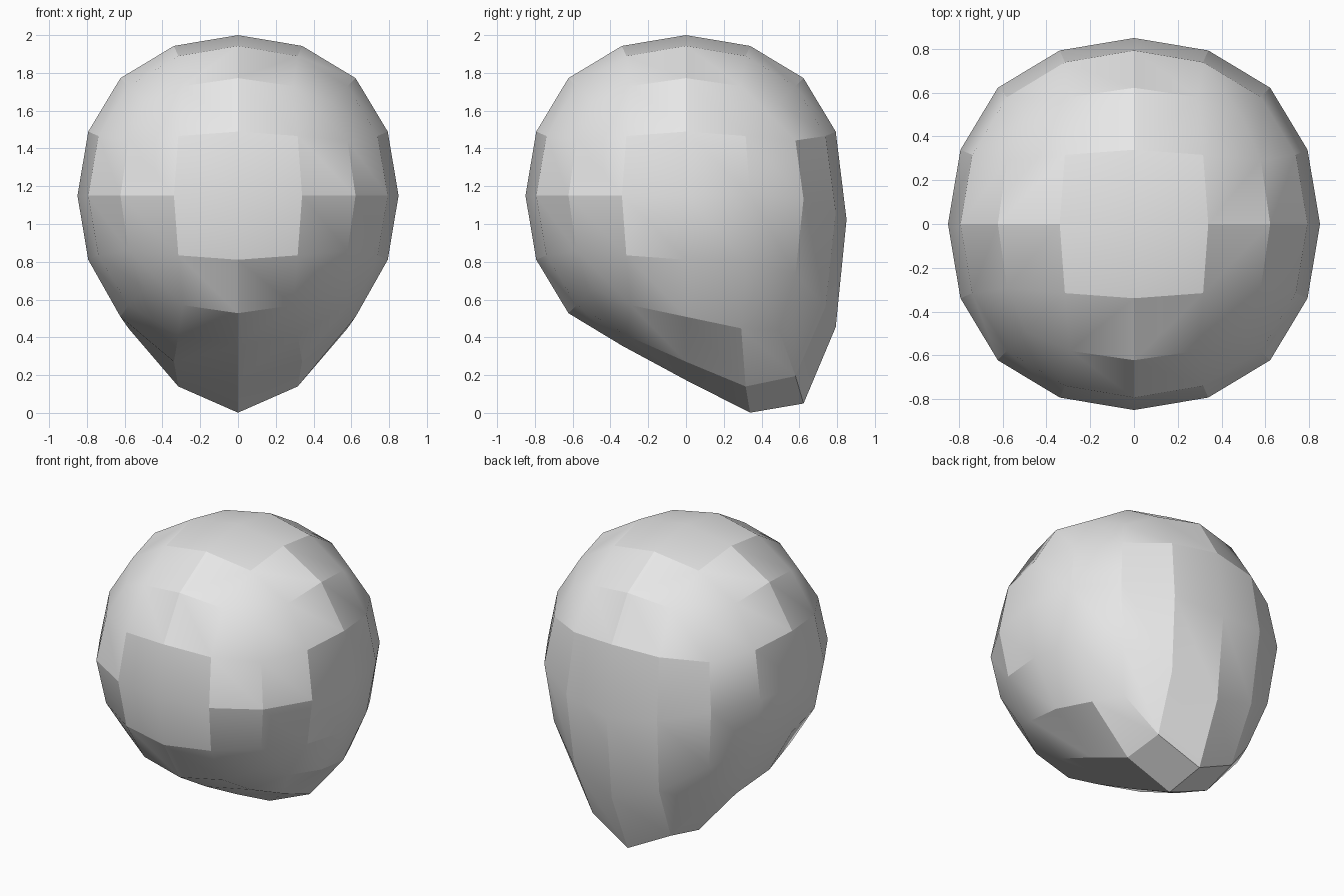
import bpy
import math
from mathutils import Vector

if "Cube" in bpy.data.objects:
    bpy.data.objects.remove(bpy.data.objects["Cube"], do_unlink=True)

# Plain grey material
grey = bpy.data.materials.new("light grey")
grey.use_nodes = True
colour = (0.8, 0.8, 0.8, 1.0)
grey.diffuse_color = colour
grey.node_tree.nodes["Principled BSDF"].inputs["Base Color"].default_value = colour

# Rounded head: a cube subdivided twice
bpy.ops.mesh.primitive_cube_add(size=1.935, location=(0, 0, 0))
head = bpy.context.object
head.name = "head"
head.data.materials.append(grey)
sub = head.modifiers.new("rounding", 'SUBSURF')
sub.levels = sub.render_levels = 2
sub.use_limit_surface = False
bpy.ops.object.modifier_apply(modifier=sub.name)

# Lift onto the ground, then pull the lower back edge down with a smooth falloff
CENTRE_Z, PULL, REACH = 1.15, 0.478, 1.0
peak = Vector((0, 0.622, CENTRE_Z - 0.622))
for v in head.data.vertices:
    v.co.z += CENTRE_Z
    d = max(0.0, 1 - (v.co - peak).length / REACH)
    v.co.z -= PULL * (3 * d * d - 2 * d ** 3)

# Soft faces, keeping the stronger bends crisp
bpy.ops.object.shade_smooth_by_angle(angle=math.radians(20))
